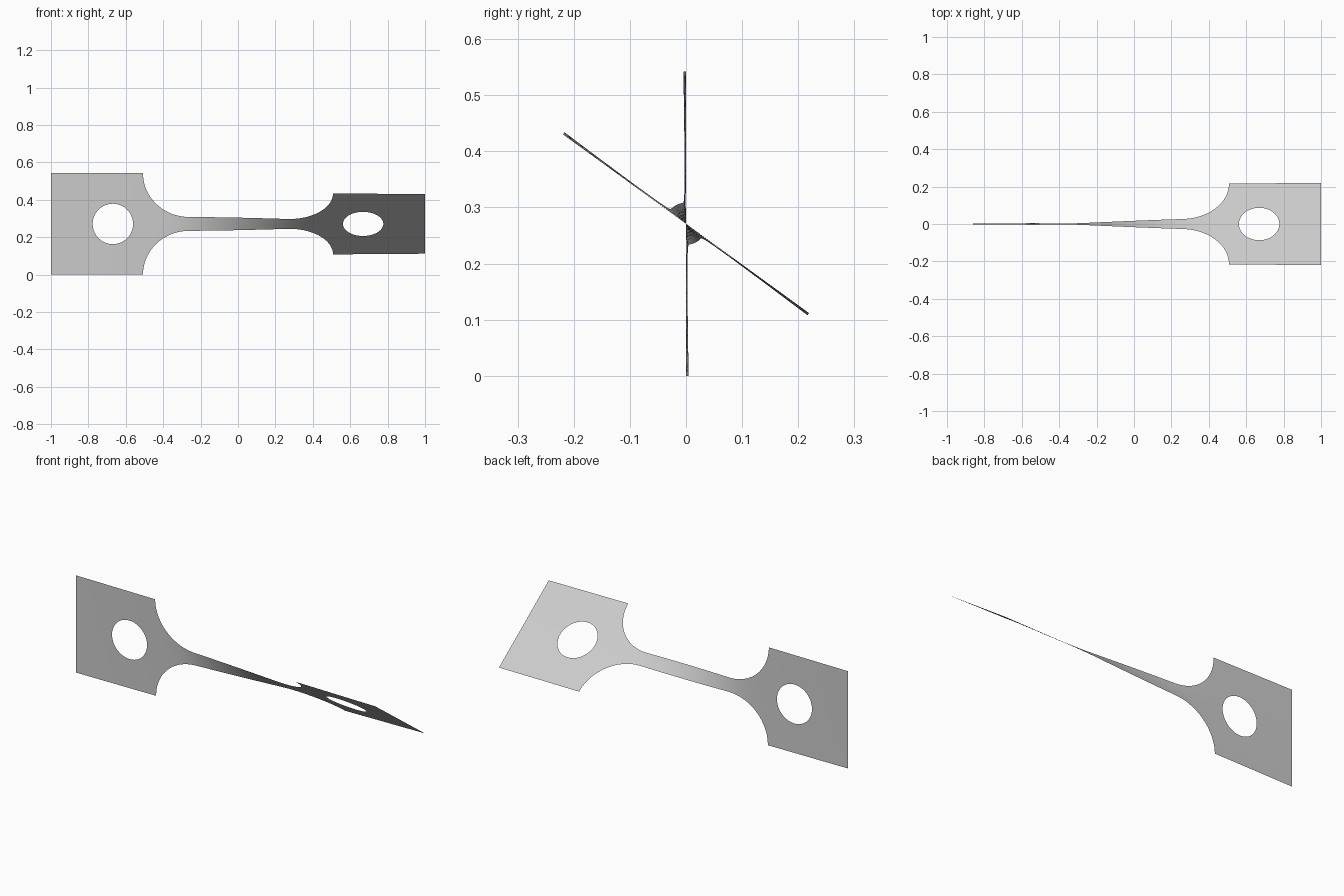
import bpy
import bmesh
import math

cube = bpy.data.objects.get("Cube")
if cube:
    bpy.data.objects.remove(cube, do_unlink=True)

HALF_TAB, HALF_NECK = 0.271, 0.0375      # half widths of the sheet
NECK_END, TAB_START = 0.263, 0.508       # where the fillet begins and ends
HOLE_X, HOLE_R = 0.669, 0.108
TWIST = math.radians(54)
ROWS = 6


def half_width(x):
    """Outer edge of the flat specimen: neck, elliptical fillet, tab."""
    t = (abs(x) - NECK_END) / (TAB_START - NECK_END)
    if t <= 0:
        return HALF_NECK
    if t >= 1:
        return HALF_TAB
    return HALF_NECK + (HALF_TAB - HALF_NECK) * (1 - math.sqrt(1 - t * t))


def hole_edge(x):
    """Half height of the round hole at this station."""
    return math.sqrt(max(0, HOLE_R ** 2 - (abs(x) - HOLE_X) ** 2))


# Stations along the right half, finer around the fillet and the hole
half = [NECK_END * i / 16 for i in range(1, 17)]
half += [NECK_END + (TAB_START - NECK_END) * math.sin(math.pi / 2 * i / 20)
         for i in range(1, 21)]
half += [HOLE_X - HOLE_R * math.cos(math.pi * i / 32) for i in range(33)]
half += [0.89, 1.0]
stations = [-x for x in reversed(half)] + [0.0] + half

# Accumulated twist: the narrow neck turns far more than the wide tabs
angles = [0.0]
for a, b in zip(stations, stations[1:]):
    steps = 8
    rate = sum(half_width(a + (b - a) * (k + 0.5) / steps) ** -1.8
               for k in range(steps)) / steps
    angles.append(angles[-1] + rate * (b - a))
angles = [a * TWIST / angles[-1] for a in angles]

# Twisted sheet: an upper and a lower strip that meet except at the holes
bm = bmesh.new()
for side in (1, -1):
    columns = []
    for x, angle in zip(stations, angles):
        inner, outer = hole_edge(x), half_width(x)
        column = []
        for r in range(ROWS + 1):
            v = side * (inner + (outer - inner) * r / ROWS)
            column.append(bm.verts.new(
                (x, -v * math.sin(angle), HALF_TAB + v * math.cos(angle))))
        columns.append(column)
    for left, right in zip(columns, columns[1:]):
        for r in range(ROWS):
            quad = [left[r], right[r], right[r + 1], left[r + 1]]
            bm.faces.new(quad if side > 0 else quad[::-1])
bmesh.ops.remove_doubles(bm, verts=bm.verts, dist=0.00005)

mesh = bpy.data.meshes.new("twisted_specimen")
bm.to_mesh(mesh)
bm.free()
for face in mesh.polygons:
    face.use_smooth = True
sheet = bpy.data.objects.new("twisted_specimen", mesh)
bpy.context.collection.objects.link(sheet)

# Plain light grey
grey = bpy.data.materials.new("light_grey")
grey.use_nodes = True
colour = (0.6, 0.6, 0.6, 1)
grey.diffuse_color = colour
grey.node_tree.nodes["Principled BSDF"].inputs["Base Color"].default_value = colour
mesh.materials.append(grey)
